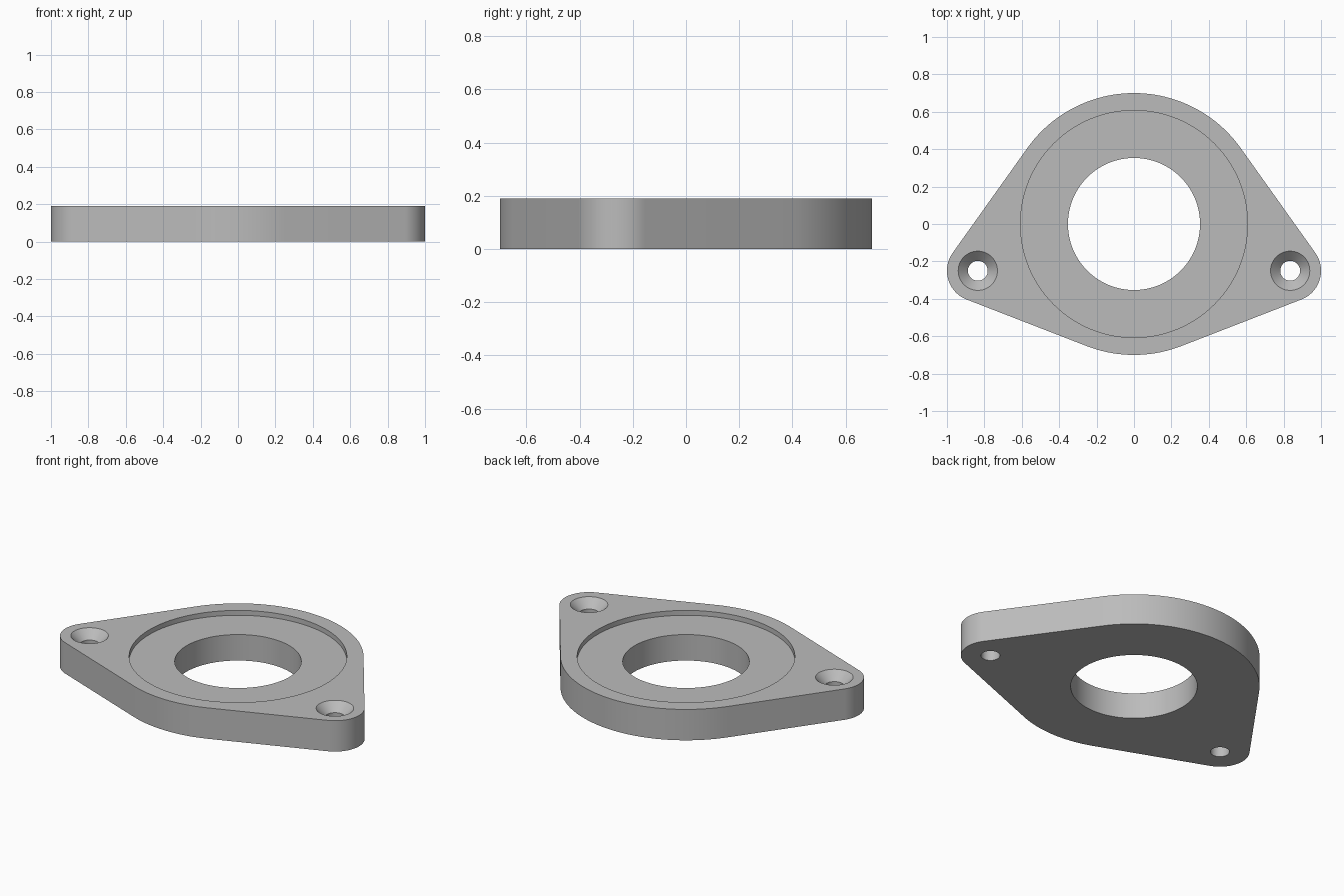
import bpy, bmesh
from math import sin, cos, pi, atan2, acos, hypot, radians

cube = bpy.data.objects.get("Cube")
if cube:
    bpy.data.objects.remove(cube, do_unlink=True)

HEIGHT = 0.19
BODY_R, EAR_R = 0.70, 0.165
EAR_X, EAR_Y = 0.835, -0.25

grey = bpy.data.materials.new("plain grey")
grey.use_nodes = True
colour = (0.5, 0.5, 0.5, 1)
grey.diffuse_color = colour
grey.node_tree.nodes["Principled BSDF"].inputs["Base Color"].default_value = colour


def make_object(name, bm):
    bmesh.ops.recalc_face_normals(bm, faces=bm.faces[:])
    mesh = bpy.data.meshes.new(name)
    bm.to_mesh(mesh)
    bm.free()
    mesh.materials.append(grey)
    obj = bpy.data.objects.new(name, mesh)
    bpy.context.collection.objects.link(obj)
    return obj


def arc(cx, cy, r, start, end, steps):
    return [(cx + r * cos(start + (end - start) * i / steps),
             cy + r * sin(start + (end - start) * i / steps)) for i in range(steps + 1)]


def turned_cutter(name, profile, x, y, sides):
    """Closed solid of revolution from (radius, height) pairs."""
    bm = bmesh.new()
    rings = [[bm.verts.new((x + r * cos(2 * pi * i / sides), y + r * sin(2 * pi * i / sides), z))
              for i in range(sides)] for r, z in profile]
    for low, high in zip(rings, rings[1:]):
        for i in range(sides):
            j = (i + 1) % sides
            bm.faces.new((low[i], low[j], high[j], high[i]))
    bm.faces.new(rings[0])
    bm.faces.new(rings[-1])
    obj = make_object(name, bm)
    obj.hide_render = True
    return obj


# Plate outline: round body joined to two ears by tangent lines
lean = atan2(EAR_Y, EAR_X)
spread = acos((BODY_R - EAR_R) / hypot(EAR_X, EAR_Y))
upper, lower = lean + spread, lean - spread
outline = (arc(0, 0, BODY_R, upper, pi - upper, 48)
           + arc(-EAR_X, EAR_Y, EAR_R, pi - upper, pi - lower, 32)
           + arc(0, 0, BODY_R, pi - lower, 2 * pi + lower, 24)
           + arc(EAR_X, EAR_Y, EAR_R, lower, upper, 32))
bm = bmesh.new()
base = bm.faces.new([bm.verts.new((x, y, 0)) for x, y in outline])
top = bmesh.ops.extrude_face_region(bm, geom=[base])["geom"]
bmesh.ops.translate(bm, vec=(0, 0, HEIGHT),
                    verts=[v for v in top if isinstance(v, bmesh.types.BMVert)])
plate = make_object("flange_plate", bm)

# Central bore with shallow recess, and countersunk screw holes
floor = HEIGHT - 0.03
bore = [(0.353, -0.1), (0.353, floor), (0.607, floor), (0.607, HEIGHT + 0.1)]
screw = [(0.053, -0.1), (0.053, HEIGHT - 0.052), (0.105, HEIGHT), (0.105, HEIGHT + 0.1)]
cutters = [turned_cutter("bore_cutter", bore, 0, 0, 128)]
for side, name in ((1, "left"), (-1, "right")):
    cutters.append(turned_cutter(name + "_screw_cutter", screw, side * EAR_X, EAR_Y, 48))

bpy.ops.object.select_all(action='DESELECT')
plate.select_set(True)
bpy.context.view_layer.objects.active = plate
for cutter in cutters:
    mod = plate.modifiers.new(cutter.name, 'BOOLEAN')
    mod.operation = 'DIFFERENCE'
    mod.solver = 'EXACT'
    mod.object = cutter
    bpy.ops.object.modifier_apply(modifier=mod.name)
    bpy.data.objects.remove(cutter, do_unlink=True)

bpy.ops.object.shade_smooth_by_angle(angle=radians(30))
